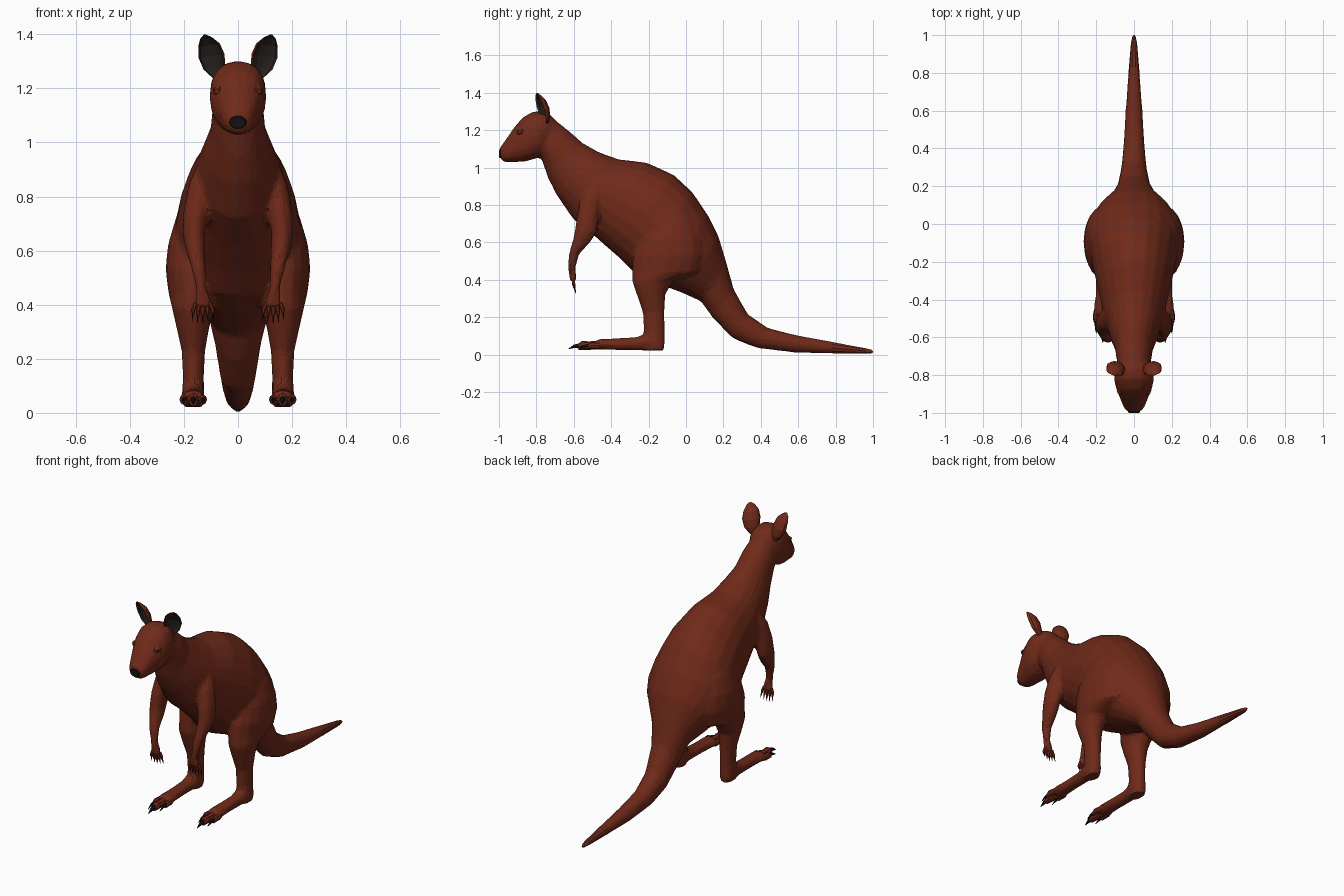
import bpy, bmesh
from math import sin, cos, pi, copysign
from mathutils import Vector as V


def material(name, rgb):
    m = bpy.data.materials.new(name)
    m.diffuse_color = (*rgb, 1)
    return m


FUR = material("red_fur", (0.16, 0.023, 0.010))
DARK = material("dark_skin", (0.02, 0.016, 0.014))
BLACK = material("black_claw", (0.006, 0.006, 0.007))


def finish(name, bm, mat, mirror):
    if mirror:
        twin = bmesh.ops.duplicate(bm, geom=bm.verts[:] + bm.edges[:] + bm.faces[:])
        for v in twin["geom"]:
            if isinstance(v, bmesh.types.BMVert):
                v.co.x *= -1
    bmesh.ops.recalc_face_normals(bm, faces=bm.faces)
    me = bpy.data.meshes.new(name)
    bm.to_mesh(me)
    bm.free()
    me.materials.append(mat)
    ob = bpy.data.objects.new(name, me)
    bpy.context.collection.objects.link(ob)
    return ob


def loft(name, rings, mat=FUR, mirror=False, sides=12, power=1.0):
    """Skin closed rings given as (centre, half axis u, half axis v)."""
    bm = bmesh.new()
    sq = lambda t: copysign(abs(t) ** power, t)
    loops = []
    for c, u, v in rings:
        loops.append([bm.verts.new(V(c) + V(u) * sq(cos(2 * pi * i / sides))
                                   + V(v) * sq(sin(2 * pi * i / sides))) for i in range(sides)])
    for a, b in zip(loops, loops[1:]):
        for i in range(sides):
            j = (i + 1) % sides
            bm.faces.new((a[i], a[j], b[j], b[i]))
    bm.faces.new(loops[0])
    bm.faces.new(loops[-1])
    return finish(name, bm, mat, mirror)


def profile(rows):
    """Rings from side-view rows: top y, z, bottom y, z, half width."""
    return [((0, (a + c) / 2, (b + d) / 2), (w, 0, 0), (0, (a - c) / 2, (b - d) / 2))
            for a, b, c, d, w in rows]


def flat(rows):
    """Horizontal rings: x, y, z, half x, half y."""
    return [((x, y, z), (a, 0, 0), (0, b, 0)) for x, y, z, a, b in rows]


def upright(rows):
    """Rings facing the front: x, y, z, half x, half z."""
    return [((x, y, z), (a, 0, 0), (0, 0, b)) for x, y, z, a, b in rows]


# neck, torso and tail in one skin
body = loft("body", profile([
    (-.72, 1.27, -.82, 1.09, .08), (-.63, 1.20, -.77, 1.04, .095),
    (-.55, 1.13, -.74, .95, .102), (-.46, 1.08, -.69, .85, .13),
    (-.36, 1.045, -.60, .72, .16), (-.21, 1.027, -.48, .625, .19),
    (-.065, .962, -.36, .52, .22), (.035, .868, -.27, .43, .24),
    (.115, .75, -.14, .375, .235), (.175, .63, -.02, .33, .19),
    (.217, .49, .08, .285, .116), (.255, .35, .14, .20, .088),
    (.33, .217, .25, .087, .068), (.44, .142, .38, .035, .056),
    (.60, .102, .59, .01, .045), (.80, .066, .80, .006, .03),
    (.86, .055, .86, .006, .025)]), sides=20)

# tail end
loft("tail_tip", profile([(.78, .068, .78, .006, .031), (.96, .035, .96, .004, .016),
                          (.99, .027, .99, .006, .009), (1.0, .02, 1.0, .011, .004)]), sides=10)

# head and muzzle
head = loft("head", profile([
    (-.67, 1.225, -.74, 1.08, .06), (-.725, 1.285, -.785, 1.06, .095),
    (-.77, 1.302, -.80, 1.05, .105), (-.82, 1.3, -.84, 1.036, .105),
    (-.875, 1.267, -.875, 1.031, .094),
    (-.925, 1.207, -.92, 1.028, .074), (-.965, 1.147, -.96, 1.027, .059),
    (-.99, 1.115, -.984, 1.036, .044), (-.998, 1.095, -.992, 1.05, .025)]),
    sides=16, power=.87)

# nose
loft("nose", upright([(0, -.96, 1.088, .03, .03), (0, -.988, 1.077, .034, .027),
                      (0, -1.0, 1.073, .028, .021)]), BLACK, sides=10)

# eyes with lids
loft("eye", flat([(.07, -.88, 1.17, .006, .008), (.07, -.88, 1.182, .02, .024),
                  (.07, -.88, 1.198, .022, .026), (.066, -.876, 1.212, .012, .014)]),
     mirror=True, sides=8)


# ears: cupped leaf turned outwards, red behind and dark inside
def ear(name, depth, scale, mat):
    bm = bmesh.new()
    rows = []
    for x, y, z, w in ((.072, -.74, 1.24, .02), (.087, -.747, 1.275, .04),
                       (.098, -.757, 1.32, .048), (.107, -.769, 1.36, .04),
                       (.118, -.78, 1.386, .022), (.124, -.784, 1.4, .002)):
        w *= scale
        arc = [pi * i / 6 for i in range(8)]
        rows.append([bm.verts.new((x + w * cos(t), y - .012 + depth * w * sin(t)
                                   + .25 * w * cos(t), z - .15 * w * cos(t)))
                     for t in arc])
    for a, b in zip(rows, rows[1:]):
        for i in range(7):
            bm.faces.new((a[i], a[i + 1], b[i + 1], b[i]))
    finish(name, bm, mat, True)


ear("ear_back", .8, 1, FUR)
ear("ear_inside", .65, .95, DARK)

# arms
arm = loft("arm", flat([
    (.115, -.465, .95, .025, .03), (.14, -.505, .84, .045, .058),
    (.156, -.525, .74, .048, .06), (.164, -.535, .66, .042, .062),
    (.157, -.56, .60, .037, .05), (.147, -.598, .54, .028, .03),
    (.137, -.61, .47, .02, .021), (.13, -.607, .43, .029, .02),
    (.13, -.602, .39, .036, .017)]), mirror=True, sides=10)

# fingers and their claws
for i in range(5):
    k = i - 2
    x, z = .13 + k * .018, .35 + .006 * abs(k)
    loft("finger", flat([(.13 + k * .012, -.603, .41, .009, .011),
                         (x, -.60, z + .02, .008, .009),
                         (x, -.597, z + .006, .005, .007)]), mirror=True, sides=6)
    loft("finger_claw", flat([(x, -.597, z + .012, .005, .006),
                              (x + k * .002, -.59, z - .022, .001, .001)]),
         BLACK, True, 5)

# thighs, shins and heels
leg = loft("hind_leg", flat([
    (.12, -.07, .80, .06, .07), (.143, -.08, .72, .088, .125),
    (.16, -.085, .62, .1, .17), (.165, -.095, .53, .103, .19),
    (.165, -.11, .44, .092, .178), (.167, -.18, .39, .078, .108),
    (.167, -.187, .32, .062, .077), (.165, -.173, .23, .044, .059),
    (.165, -.17, .13, .039, .057), (.166, -.172, .06, .043, .06),
    (.167, -.172, .022, .038, .054)]), mirror=True, sides=16)

# feet
foot = loft("foot", upright([
    (.167, -.12, .055, .03, .03), (.167, -.2, .068, .043, .046),
    (.167, -.27, .058, .037, .037), (.165, -.38, .056, .041, .032),
    (.165, -.46, .055, .048, .03), (.165, -.49, .052, .04, .022)]),
    mirror=True, sides=10)

# toes and their claws
for name, x, y, r in (("outer", .2, -.525, .016), ("middle", .165, -.575, .021),
                      ("inner", .13, -.515, .015)):
    loft(name + "_toe", upright([
        (x * .7 + .05, -.43, .053, r, r), (x, y + .05, .048, r, r * 1.1),
        (x, y + .02, .05, r * 1.05, r * 1.15), (x, y, .042, r * .7, r * .8)]),
        mirror=True, sides=8)
    loft(name + "_toe_claw", upright([
        (x, y + .012, .05, r * .6, r * .7), (x, y - .025, .044, r * .45, r * .5),
        (x, y - .055, .03, .001, .001)]), BLACK, True, 6)

# fuse head, limbs and torso into one faceted skin
parts = [body, head, arm, leg, foot]
with bpy.context.temp_override(active_object=body, object=body, selected_objects=parts,
                               selected_editable_objects=parts):
    bpy.ops.object.join()
fuse = body.modifiers.new("fuse", 'REMESH')
fuse.mode, fuse.voxel_size = 'VOXEL', .011
blend = body.modifiers.new("blend", 'SMOOTH')
blend.factor, blend.iterations = .5, 7
facet = body.modifiers.new("facet", 'DECIMATE')
facet.ratio, facet.use_symmetry = .1, True
